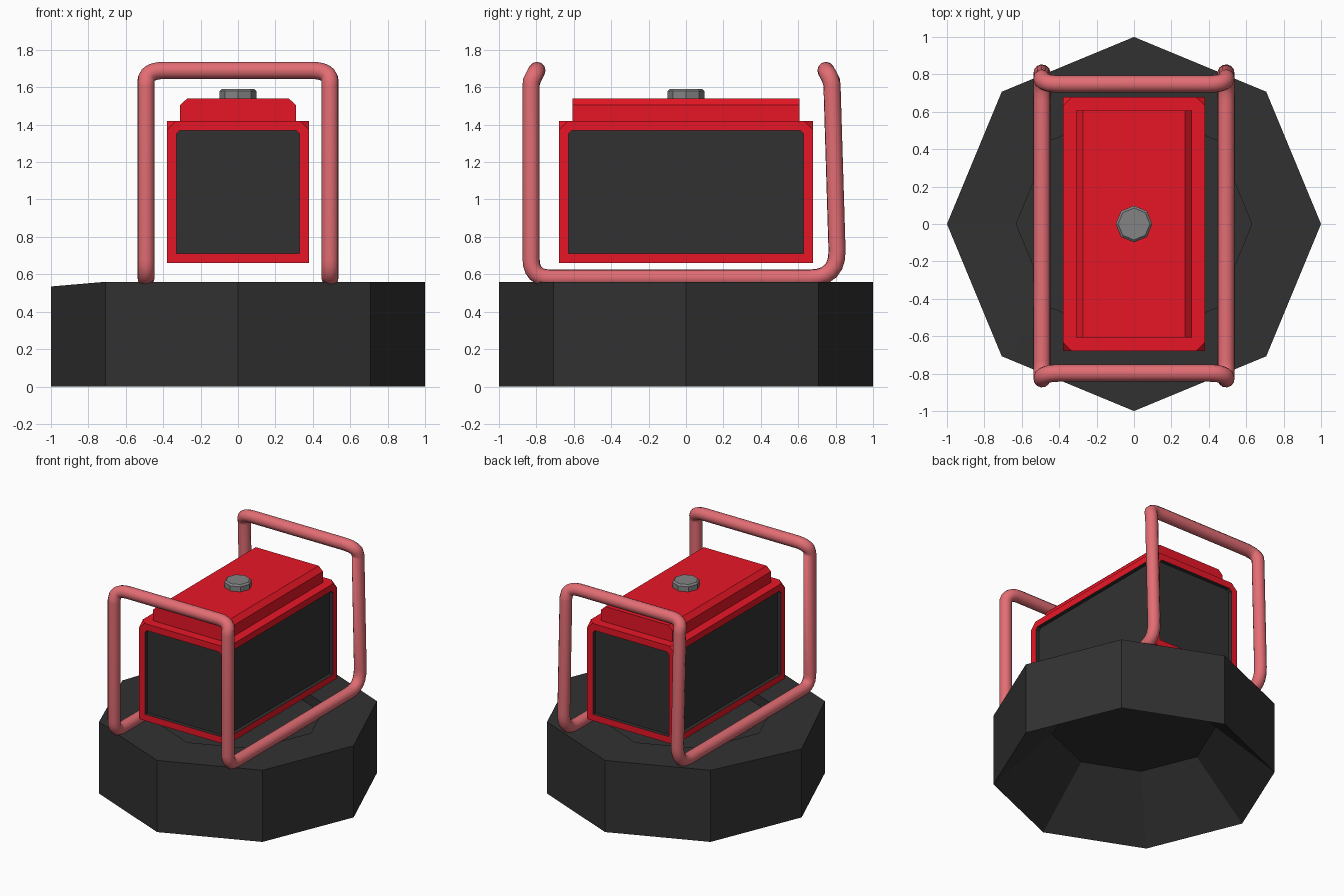
import bpy, bmesh, math
from mathutils import Vector

if "Cube" in bpy.data.objects:
    bpy.data.objects.remove(bpy.data.objects["Cube"])


def material(name, rgb):
    m = bpy.data.materials.new(name)
    m.diffuse_color = (*rgb, 1)
    m.use_nodes = True
    m.node_tree.nodes["Principled BSDF"].inputs["Base Color"].default_value = m.diffuse_color
    return m


DARK = material("dark grey", (0.031, 0.031, 0.031))
RED = material("red", (0.8, 0.008, 0.019))
PINK = material("light red", (0.76, 0.155, 0.175))
GREY = material("steel grey", (0.23, 0.23, 0.23))


def finish(name, bm, *mats):
    bmesh.ops.recalc_face_normals(bm, faces=bm.faces[:])
    me = bpy.data.meshes.new(name)
    bm.to_mesh(me)
    bm.free()
    for m in mats:
        me.materials.append(m)
    ob = bpy.data.objects.new(name, me)
    bpy.context.collection.objects.link(ob)
    return ob


def lathe(profile, n=8):
    """Faceted turned solid from (radius, z) rings, capped at both ends."""
    bm = bmesh.new()
    rings = [[bm.verts.new((r * math.cos(i * math.tau / n), r * math.sin(i * math.tau / n), z))
              for i in range(n)] for r, z in profile]
    for a, b in zip(rings, rings[1:]):
        for i in range(n):
            j = (i + 1) % n
            bm.faces.new((a[i], a[j], b[j], b[i]))
    bm.faces.new(rings[0][::-1])
    bm.faces.new(rings[-1])
    return bm, rings


# octagonal base, hollow underneath, recessed on top, with one slightly dipped rim corner
bm, rings = lathe([(0.58, 0.39), (1, 0), (1, 0.56), (0.63, 0.56), (0.63, 0.48)])
rings[2][4].co.z = 0.535
finish("base", bm, DARK)

# octagonal cap on the lid
bm, _ = lathe([(0.098, 1.53), (0.098, 1.58), (0.085, 1.592)])
finish("filler_cap", bm, GREY)

# body: box with clipped top corners and recessed dark side panels
bm = bmesh.new()
bmesh.ops.create_cube(bm, size=1)
for v in bm.verts:
    v.co = (v.co.x * 0.76, v.co.y * 1.36, 1.04 + v.co.z * 0.76)
bmesh.ops.bevel(bm, geom=[v for v in bm.verts if v.co.z > 1], offset=0.048,
                offset_type='OFFSET', segments=1, affect='VERTICES')
bm.normal_update()
sides = [f for f in bm.faces if abs(f.normal.z) < 0.1]
bmesh.ops.inset_individual(bm, faces=sides, thickness=0.051, use_even_offset=True)
walls = bmesh.ops.inset_individual(bm, faces=sides, thickness=0, depth=-0.03)["faces"]
for f in sides + walls:
    f.material_index = 1
finish("body", bm, RED, DARK)

# lid: chamfered profile swept along y
bm = bmesh.new()
half = [(0.309, 1.41), (0.309, 1.505), (0.272, 1.54)]
outline = half + [(-x, z) for x, z in reversed(half)]
face = bm.faces.new([bm.verts.new((x, -0.608, z)) for x, z in outline])
moved = bmesh.ops.extrude_face_region(bm, geom=[face], use_keep_orig=True)["geom"]
for v in moved:
    if isinstance(v, bmesh.types.BMVert):
        v.co.y = 0.608
finish("lid", bm, RED)

# roll cage: one closed tube with rounded corners (x, y, z, corner length)
side = [(0.492, -0.797, 1.69, 0.10), (0.492, -0.828, 1.63, 0.06), (0.492, -0.828, 0.58, 0.10),
        (0.492, 0.812, 0.58, 0.15), (0.492, 0.78, 1.63, 0.06), (0.492, 0.748, 1.69, 0.10)]
loop = side + [(-x, y, z, r) for x, y, z, r in reversed(side)]
path = []
for i, (x, y, z, r) in enumerate(loop):
    p = Vector((x, y, z))
    a = Vector(loop[i - 1][:3])
    b = Vector(loop[(i + 1) % len(loop)][:3])
    a = p + (a - p).normalized() * min(r, (a - p).length * (0.95 if r > 0.06 else 0.02))
    b = p + (b - p).normalized() * min(r, (b - p).length * (0.95 if r > 0.06 else 0.02))
    for k in range(7):
        t = k / 6
        path.append(a * (1 - t) ** 2 + p * 2 * t * (1 - t) + b * t * t)
# drop points that nearly coincide
path = [p for i, p in enumerate(path) if (p - path[i - 1]).length > 0.006]
cu = bpy.data.curves.new("roll_cage", 'CURVE')
cu.dimensions = '3D'
cu.bevel_depth = 0.046
cu.bevel_resolution = 4
sp = cu.splines.new('POLY')
sp.points.add(len(path) - 1)
for pt, co in zip(sp.points, path):
    pt.co = (*co, 1)
sp.use_cyclic_u = True
sp.use_smooth = True
cu.materials.append(PINK)
cage = bpy.data.objects.new("roll_cage", cu)
bpy.context.collection.objects.link(cage)
bpy.context.view_layer.objects.active = cage
cage.select_set(True)
bpy.ops.object.convert(target='MESH')
